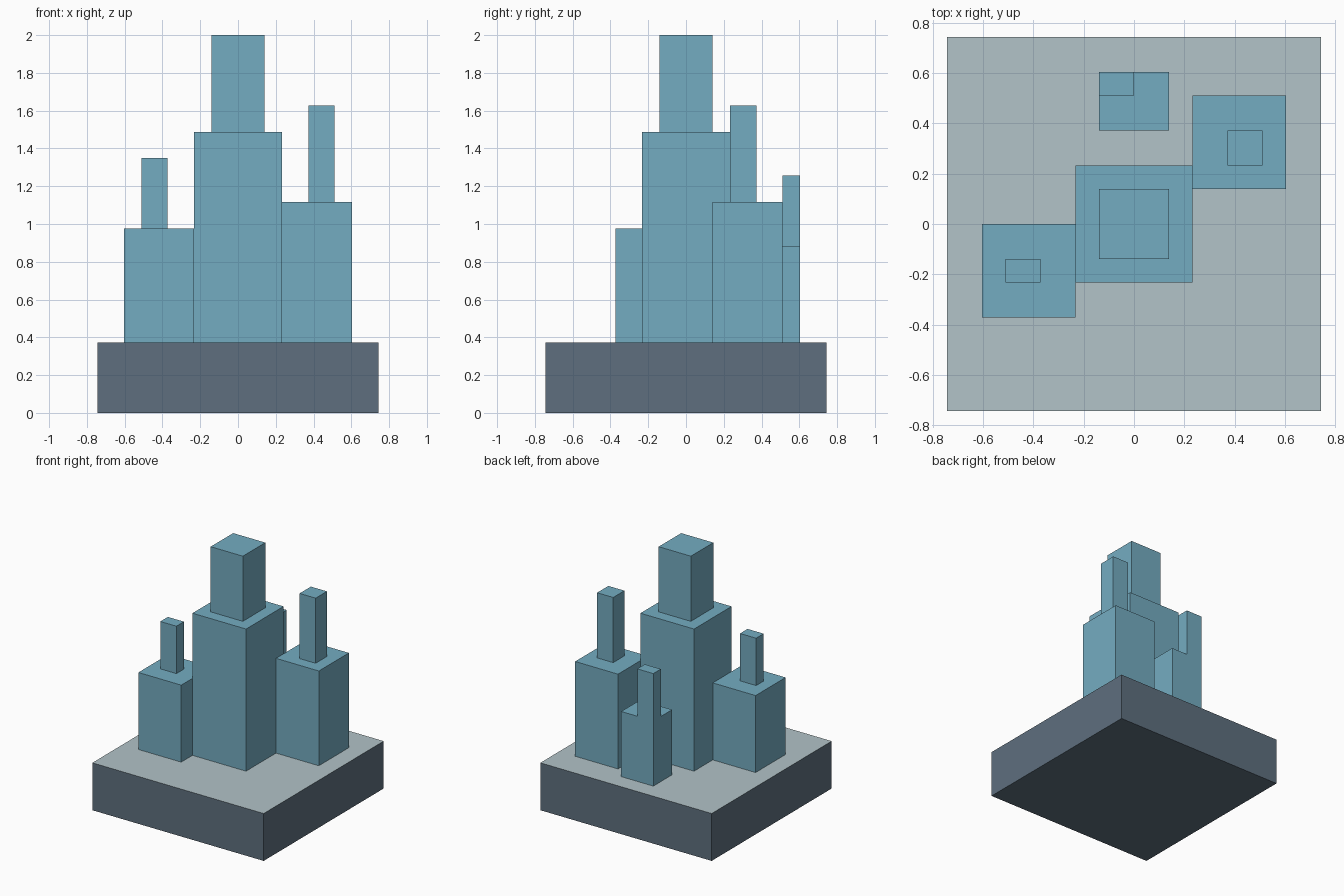
import bpy

if "Cube" in bpy.data.objects:
    bpy.data.objects.remove(bpy.data.objects["Cube"])

U = 2 / 43  # grid step: the whole model is 43 steps tall


def material(name, rgb):
    """Flat material from 0-255 sRGB values."""
    lin = [((c / 255 + 0.055) / 1.055) ** 2.4 for c in rgb]
    m = bpy.data.materials.new(name)
    m.diffuse_color = (*lin, 1)
    m.use_nodes = True
    m.node_tree.nodes["Principled BSDF"].inputs["Base Color"].default_value = m.diffuse_color
    return m


blue = material("tower blue", (116, 172, 193))
slate = material("slate side", (94, 111, 126))
pale = material("pale ground", (178, 195, 200))


def block(name, x, y, z, mat):
    """Box spanning the given (low, high) grid ranges."""
    verts = [(a * U, b * U, c * U) for c in z for b in y for a in x]
    faces = [(0, 2, 3, 1), (4, 5, 7, 6), (0, 1, 5, 4),
             (2, 6, 7, 3), (0, 4, 6, 2), (1, 3, 7, 5)]
    mesh = bpy.data.meshes.new(name)
    mesh.from_pydata(verts, [], faces)
    mesh.materials.append(mat)
    ob = bpy.data.objects.new(name, mesh)
    bpy.context.collection.objects.link(ob)
    return ob


# Base slab with a pale top face
base = block("base", (-16, 16), (-16, 16), (0, 8), slate)
base.data.materials.append(pale)
for f in base.data.polygons:
    f.material_index = int(f.normal.z > 0.5)

# Towers: body x, y, top, then spire x, y, top
towers = {
    "centre": ((-5, 5), (-5, 5), 32, (-3, 3), (-3, 3), 43),
    "right": ((5, 13), (3, 11), 24, (8, 11), (5, 8), 35),
    "left": ((-13, -5), (-8, 0), 21, (-11, -8), (-5, -3), 29),
    "back": ((-3, 3), (8, 13), 19, (-3, 0), (11, 13), 27),
}
for name, (bx, by, bt, sx, sy, st) in towers.items():
    block(name + "_tower", bx, by, (8, bt), blue)
    block(name + "_spire", sx, sy, (bt, st), blue)
